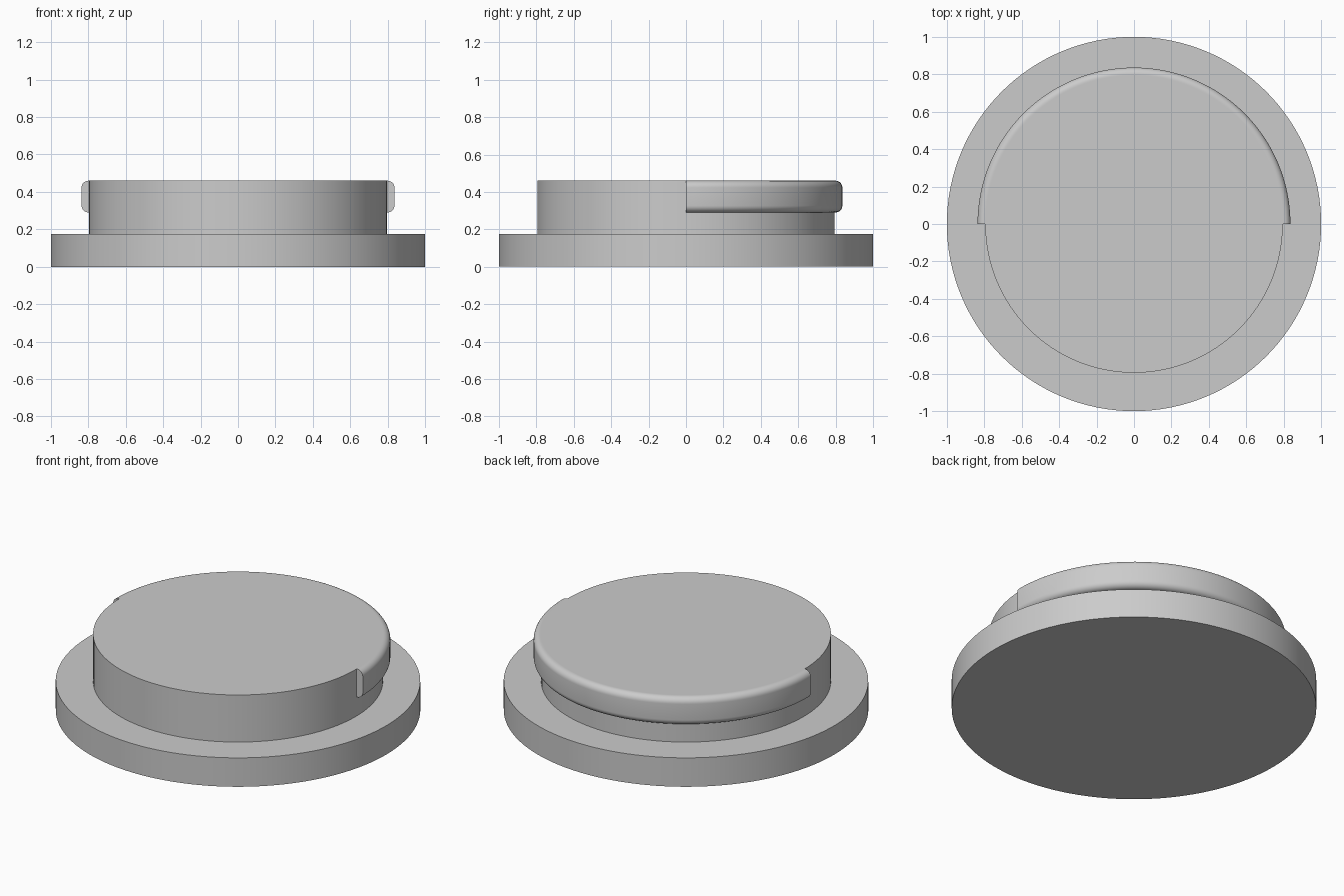
import bpy, bmesh
from math import pi, sin, cos, radians

cube = bpy.data.objects.get("Cube")
if cube:
    bpy.data.objects.remove(cube, do_unlink=True)

grey = bpy.data.materials.new("light_grey")
grey.use_nodes = True
colour = (0.6, 0.6, 0.6, 1)
grey.diffuse_color = colour
grey.node_tree.nodes["Principled BSDF"].inputs["Base Color"].default_value = colour

SEGMENTS = 128          # around a full turn
BODY_R, LIP_R = 0.795, 0.836
FLANGE_TOP, LIP_BOTTOM, TOP = 0.175, 0.29, 0.46
FILLET = 0.037


def lathe(name, profile, half=False, closed=False):
    """Turn an (r, z) profile about z; half sweeps only the +y side, with end caps."""
    bm = bmesh.new()
    steps = SEGMENTS // 2 + 1 if half else SEGMENTS
    rings = []
    for i in range(steps):
        a = 2 * pi * i / SEGMENTS
        rings.append([bm.verts.new((r * cos(a), r * sin(a), z)) for r, z in profile])
    count = len(profile)
    pairs = zip(rings, rings[1:] if half else rings[1:] + rings[:1])
    for one, two in pairs:
        for j in range(count if closed else count - 1):
            k = (j + 1) % count
            bm.faces.new((one[j], two[j], two[k], one[k]))
    if half:
        bm.faces.new(rings[0])
        bm.faces.new(rings[-1])
    else:
        # flat discs close the top and bottom
        bm.faces.new([ring[0] for ring in rings])
        bm.faces.new([ring[-1] for ring in rings])
    bmesh.ops.recalc_face_normals(bm, faces=bm.faces)
    mesh = bpy.data.meshes.new(name)
    bm.to_mesh(mesh)
    bm.free()
    mesh.materials.append(grey)
    obj = bpy.data.objects.new(name, mesh)
    bpy.context.collection.objects.link(obj)
    bpy.ops.object.select_all(action='DESELECT')
    obj.select_set(True)
    bpy.context.view_layer.objects.active = obj
    bpy.ops.object.shade_smooth_by_angle(angle=radians(30))
    return obj


def fillet(z, start):
    """Quarter-round corner of the lip, running from angle start."""
    return [(LIP_R - FILLET + FILLET * cos(start + pi / 2 * i / 8),
             z + FILLET * sin(start + pi / 2 * i / 8)) for i in range(9)]


# Wide flange and plug, turned as one solid
lathe("flanged_plug", [(1, 0), (1, FLANGE_TOP), (BODY_R, FLANGE_TOP), (BODY_R, TOP)])

# Rounded retaining lip around the back half of the plug
lip = [(BODY_R, LIP_BOTTOM)]
lip += fillet(LIP_BOTTOM + FILLET, -pi / 2)
lip += fillet(TOP - FILLET, 0)
lip.append((BODY_R, TOP))
lathe("retaining_lip", lip, half=True, closed=True)
